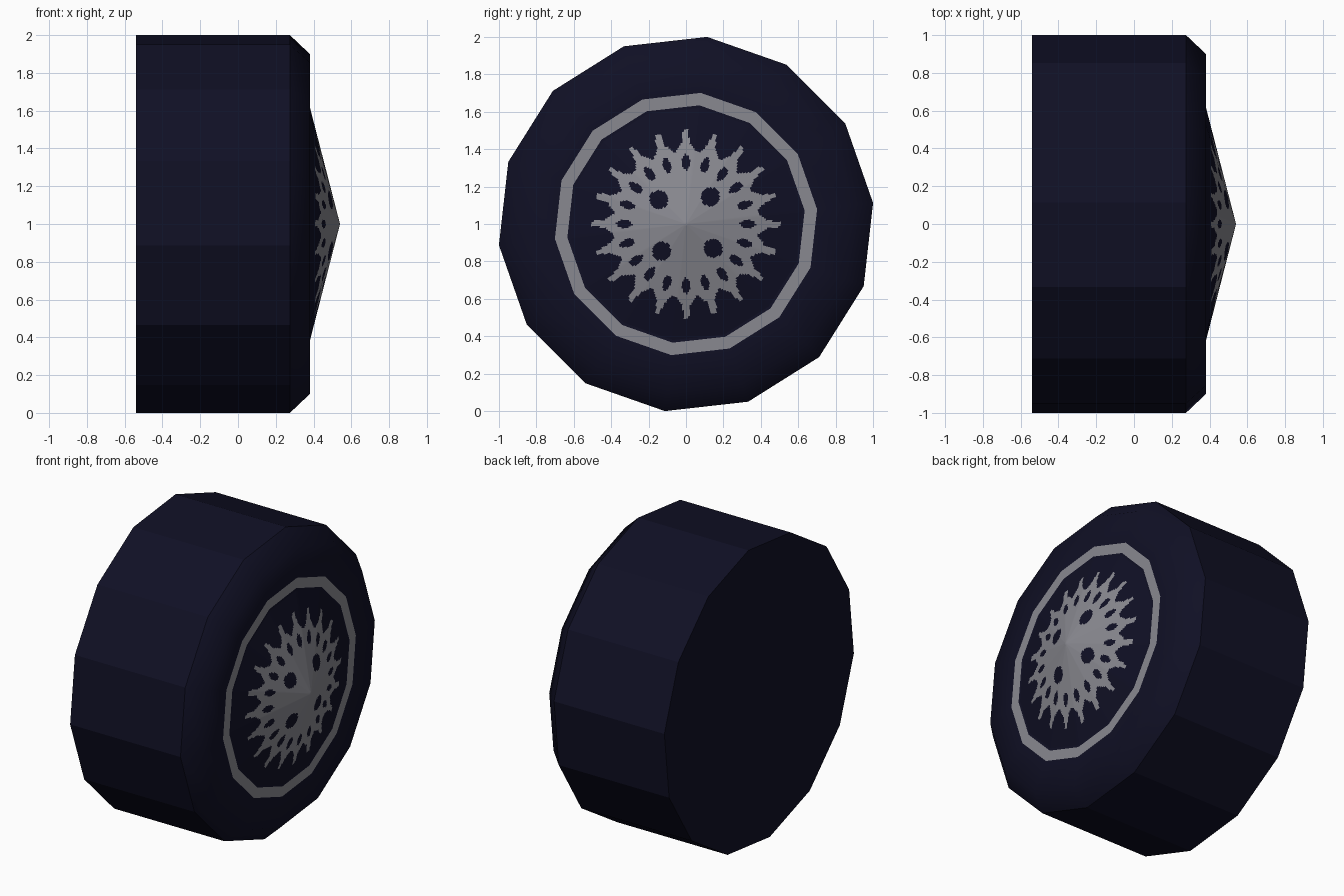
import bpy, bmesh, math

if "Cube" in bpy.data.objects:
    bpy.data.objects.remove(bpy.data.objects["Cube"])

SIDES = 14
STEP = 2 * math.pi / SIDES
START = STEP / 4


def material(name, rgb):
    m = bpy.data.materials.new(name)
    m.diffuse_color = (*rgb, 1)
    m.use_nodes = True
    m.node_tree.nodes["Principled BSDF"].inputs["Base Color"].default_value = m.diffuse_color
    return m


rubber = material("dark navy rubber", (0.005, 0.005, 0.018))
metal = material("grey metal", (0.25, 0.25, 0.28))


def finish(name, bm):
    mesh = bpy.data.meshes.new(name)
    bm.to_mesh(mesh)
    bm.free()
    mesh.materials.append(rubber)
    mesh.materials.append(metal)
    ob = bpy.data.objects.new(name, mesh)
    bpy.context.collection.objects.link(ob)
    return ob


def ring(bm, x, radius, sub=1):
    """14-sided ring of vertices around the axle, each side split into sub parts."""
    verts = []
    for k in range(SIDES):
        a, b = START + k * STEP, START + (k + 1) * STEP
        for s in range(sub):
            t = s / sub
            y = radius * ((1 - t) * math.cos(a) + t * math.cos(b))
            z = radius * ((1 - t) * math.sin(a) + t * math.sin(b))
            verts.append(bm.verts.new((x, y, 1 + z)))
    return verts


def bridge(bm, outer, inner):
    n = len(outer)
    return [bm.faces.new((outer[i], outer[(i + 1) % n], inner[(i + 1) % n], inner[i]))
            for i in range(n)]


# Tyre: flat barrel, bevelled shoulder, flat sidewall with a grey band
bm = bmesh.new()
profile = [(-0.54, 1.006), (0.275, 1.006), (0.38, 0.906),
           (0.38, 0.705), (0.38, 0.638), (0.38, 0.624)]
rings = [ring(bm, x, r) for x, r in profile]
bm.faces.new(list(reversed(rings[0])))
for i in range(len(rings) - 1):
    for f in bridge(bm, rings[i], rings[i + 1]):
        f.smooth = i > 0
        f.material_index = 1 if i == 3 else 0
finish("tyre", bm)


# Hub cover: shallow cone, painted with a spoked star
def is_metal(y, z):
    r, ang = math.hypot(y, z), math.atan2(z, y)
    # four round lug holes
    for k in range(4):
        a = math.radians(48 + 90 * k)
        if math.hypot(y - 0.195 * math.cos(a), z - 0.195 * math.sin(a)) < 0.05:
            return False
    # distance from the middle line of the nearest of 20 spokes
    pitch = math.pi / 10
    w = abs(ang - round(ang / pitch) * pitch) * r
    if r < 0.39:
        # oval opening at the foot of each spoke
        return ((r - 0.33) / 0.042) ** 2 + (w / 0.021) ** 2 > 1
    if r < 0.44:
        return w < 0.054 - 0.038 * (r - 0.39) / 0.05
    return r < 0.505 and w < 0.016


bm = bmesh.new()
BASE, LEVELS, SUB = 0.624, 52, 20
levels = [ring(bm, 0.38 + 0.16 * i / LEVELS, BASE * (1 - i / LEVELS), SUB)
          for i in range(LEVELS)]
apex = bm.verts.new((0.54, 0, 1))
for outer, inner in zip(levels, levels[1:]):
    bridge(bm, outer, inner)
last = levels[-1]
for i in range(len(last)):
    bm.faces.new((last[i], last[(i + 1) % len(last)], apex))
for f in bm.faces:
    c = f.calc_center_median()
    f.smooth = True
    f.material_index = 1 if is_metal(c.y, c.z - 1) else 0
finish("hub_cover", bm)
